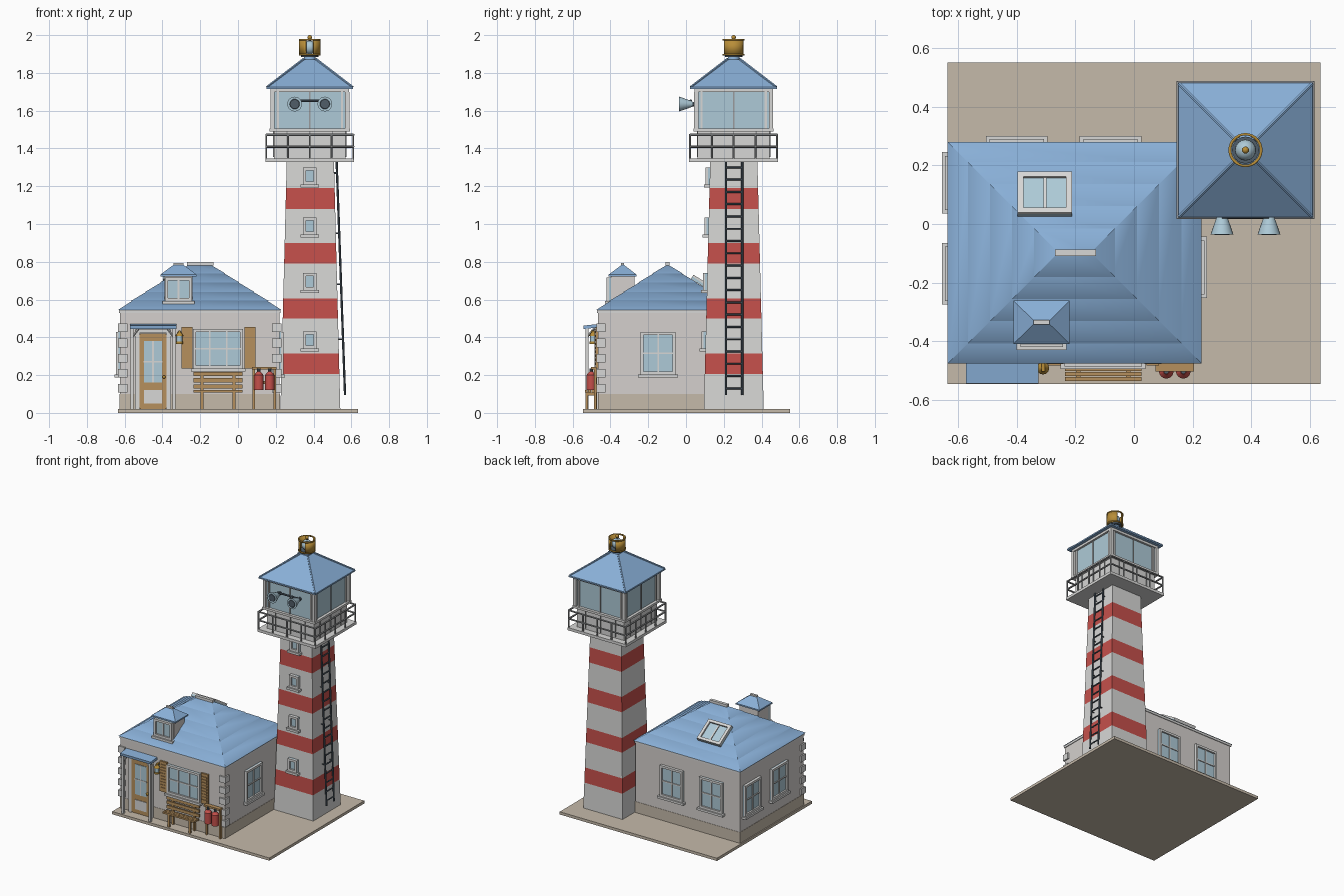
import bpy, bmesh, math
from mathutils import Matrix, Vector

cube = bpy.data.objects.get("Cube")
if cube:
    bpy.data.objects.remove(cube)

COLOURS = {
    "sand": (0.56, 0.49, 0.40), "plaster": (0.66, 0.63, 0.61), "white": (0.68, 0.68, 0.67),
    "red": (0.56, 0.08, 0.07), "roof_blue": (0.25, 0.43, 0.68), "glass": (0.42, 0.59, 0.68),
    "wood": (0.47, 0.28, 0.11), "brass": (0.48, 0.27, 0.04), "slate": (0.08, 0.11, 0.14),
    "rail_grey": (0.32, 0.33, 0.34)}
MATS = {}
for label, rgb in COLOURS.items():
    m = bpy.data.materials.new(label)
    m.use_nodes = True
    m.diffuse_color = (*rgb, 1)
    m.node_tree.nodes["Principled BSDF"].inputs["Base Color"].default_value = (*rgb, 1)
    MATS[label] = m

made = []


class Part:
    """Collects simple solids into one named object."""

    def __init__(self, name, matrix=Matrix()):
        self.name, self.matrix, self.bm, self.slots = name, matrix, bmesh.new(), []

    def paint(self, verts, mat):
        if mat not in self.slots:
            self.slots.append(mat)
        for f in {f for v in verts for f in v.link_faces}:
            f.material_index = self.slots.index(mat)

    def box(self, c, s, mat, rot=Matrix()):
        m = Matrix.Translation(c) @ rot @ Matrix.Diagonal((*s, 1))
        self.paint(bmesh.ops.create_cube(self.bm, size=1, matrix=m)["verts"], mat)

    def frustum(self, c, z0, half0, z1, half1, mat):
        verts = bmesh.ops.create_cube(self.bm, size=2)["verts"]
        for v in verts:
            z, h = (z1, half1) if v.co.z > 0 else (z0, half0)
            v.co = (c[0] + v.co.x * h[0], c[1] + v.co.y * h[1], z)
        self.paint(verts, mat)

    def rod(self, a, b, r, mat, r2=None, sides=8, caps=True):
        a, b = Vector(a), Vector(b)
        m = Matrix.Translation((a + b) / 2) @ (b - a).to_track_quat("Z", "Y").to_matrix().to_4x4()
        verts = bmesh.ops.create_cone(self.bm, cap_ends=caps, segments=sides, radius1=r,
                                      radius2=r if r2 is None else r2,
                                      depth=(b - a).length, matrix=m)["verts"]
        self.paint(verts, mat)

    def ball(self, c, r, mat):
        verts = bmesh.ops.create_uvsphere(self.bm, u_segments=16, v_segments=10, radius=r,
                                          matrix=Matrix.Translation(c))["verts"]
        self.paint(verts, mat)

    def done(self):
        mesh = bpy.data.meshes.new(self.name)
        self.bm.transform(self.matrix)
        self.bm.to_mesh(mesh)
        self.bm.free()
        for s in self.slots:
            mesh.materials.append(MATS[s])
        ob = bpy.data.objects.new(self.name, mesh)
        bpy.context.scene.collection.objects.link(ob)
        made.append(ob)
        return ob


def on_wall(x, y, z, turn=0):
    """Local frame on a wall: -y points outward, z up."""
    return Matrix.Translation((x, y, z)) @ Matrix.Rotation(math.radians(turn), 4, "Z")


def window(name, frame, w, h, cols=2, rows=2, sill=True, bar=0.016):
    p = Part(name, frame)
    p.box((0, 0, 0), (w, 0.012, h), "glass")
    for s in (-1, 1):
        p.box((s * (w - bar) / 2, -0.005, 0), (bar, 0.026, h), "white")
        p.box((0, -0.005, s * (h - bar) / 2), (w, 0.026, bar), "white")
    for i in range(1, cols):
        p.box((w * (i / cols - 0.5), -0.003, 0), (bar / 2, 0.018, h), "white")
    for i in range(1, rows):
        p.box((0, -0.003, h * (i / rows - 0.5)), (w, 0.018, bar / 2), "white")
    if sill:
        p.box((0, -0.01, -h / 2 - 0.008), (w + 0.025, 0.035, 0.016), "white")
    p.done()


# Ground slab
p = Part("ground_slab")
p.box((0, 0.0025, 0.01), (1.27, 1.095, 0.02), "sand")
p.done()

# House walls with a plinth and eave trim
HC = (-0.2025, -0.0975)
p = Part("house_walls")
p.box((*HC, 0.285), (0.845, 0.735, 0.53), "plaster")
p.box((*HC, 0.06), (0.849, 0.739, 0.08), "sand")
p.box((*HC, 0.537), (0.855, 0.745, 0.016), "white")
p.done()

# Corner stones on the front corners
p = Part("corner_stones")
for x in (-0.61, 0.205):
    for i in range(5):
        p.box((x, -0.45, 0.13 + i * 0.08), (0.05, 0.05, 0.045), "white")
p.done()

# Hipped house roof in overlapping courses
p = Part("house_roof")
TIERS = 5
for i in range(TIERS):
    a, b = i / TIERS, (i + 1) / TIERS
    lip = 0.007 if i else 0
    half = lambda t, e: (0.4325 - 0.3775 * t + e, 0.3775 * (1 - t) + e)
    p.frustum(HC, 0.545 + 0.24 * a, half(a, lip), 0.545 + 0.24 * b, half(b, 0.001), "roof_blue")
p.box((-0.2, HC[1], 0.79), (0.14, 0.022, 0.018), "white")
p.done()

# Dormer
DC = (-0.315, -0.335)
p = Part("dormer")
p.box((*DC, 0.64), (0.15, 0.125, 0.18), "plaster")
p.frustum(DC, 0.722, (0.096, 0.074), 0.732, (0.096, 0.074), "roof_blue")
p.frustum(DC, 0.732, (0.096, 0.074), 0.785, (0.025, 0.004), "roof_blue")
p.box((*DC, 0.787), (0.055, 0.016, 0.012), "white")
p.done()
window("dormer_window", on_wall(-0.315, -0.402, 0.655), 0.145, 0.125, rows=1)

# Skylight lying on the back slope
tilt = Matrix.Rotation(math.pi, 4, "Z") @ Matrix.Rotation(math.atan2(0.24, 0.3775) - math.pi / 2, 4, "X")
window("skylight", Matrix.Translation((-0.304, 0.1, 0.672)) @ tilt, 0.185, 0.165,
       rows=1, sill=False, bar=0.02)

# House windows
window("front_window", on_wall(-0.105, -0.467, 0.34), 0.265, 0.21, cols=3)
window("right_window", on_wall(0.222, -0.148, 0.315, 90), 0.185, 0.225)
for i, x in enumerate((-0.08, -0.4)):
    window(f"back_window_{i}", on_wall(x, 0.272, 0.315, 180), 0.185, 0.225)
for i, y in enumerate((0.14, -0.17)):
    window(f"side_window_{i}", on_wall(-0.627, y, 0.315, -90), 0.185, 0.225)

# Slatted shutters
p = Part("shutters")
for x in (-0.27, 0.064):
    p.box((x, -0.471, 0.345), (0.058, 0.014, 0.22), "wood")
    for i in range(9):
        p.box((x, -0.479, 0.26 + i * 0.021), (0.042, 0.006, 0.012), "wood")
p.done()

# Front door
p = Part("front_door", on_wall(-0.45, -0.465, 0.02))
for s in (-1, 1):
    p.box((s * 0.083, -0.006, 0.205), (0.022, 0.028, 0.41), "white")
    p.box((s * 0.06, -0.006, 0.2), (0.026, 0.02, 0.39), "wood")
p.box((0, -0.006, 0.412), (0.19, 0.028, 0.02), "white")
p.box((0, -0.003, 0.2), (0.14, 0.016, 0.4), "wood")
p.box((0, -0.012, 0.25), (0.1, 0.006, 0.22), "glass")
p.box((0, -0.012, 0.065), (0.1, 0.006, 0.07), "white")
p.box((0, -0.014, 0.25), (0.008, 0.008, 0.22), "white")
p.box((0, -0.014, 0.25), (0.1, 0.008, 0.008), "white")
p.ball((0.058, -0.022, 0.17), 0.009, "brass")
p.done()

# Porch canopy
p = Part("porch")
p.box((-0.449, -0.505, 0.457), (0.248, 0.075, 0.018), "roof_blue",
      Matrix.Rotation(math.radians(6), 4, "X"))
for x, s in ((-0.56, 1), (-0.34, -1)):
    p.box((x, -0.525, 0.235), (0.016, 0.016, 0.43), "white")
    p.rod((x, -0.525, 0.4), (x + s * 0.035, -0.525, 0.448), 0.006, "white", sides=4)
    p.rod((x, -0.525, 0.4), (x, -0.485, 0.448), 0.006, "white", sides=4)
p.done()

# Wall lamp
p = Part("wall_lamp")
p.box((-0.31, -0.482, 0.43), (0.012, 0.04, 0.01), "brass")
p.rod((-0.31, -0.492, 0.375), (-0.31, -0.492, 0.41), 0.015, "glass", sides=12)
p.rod((-0.31, -0.492, 0.365), (-0.31, -0.492, 0.377), 0.019, "brass", sides=12)
p.rod((-0.31, -0.492, 0.408), (-0.31, -0.492, 0.432), 0.021, "brass", 0.006, 12)
p.done()

# Bench
p = Part("bench")
for z in (0.14, 0.173, 0.206):
    p.box((-0.105, -0.482, z), (0.26, 0.01, 0.022), "wood")
for y in (-0.494, -0.511, -0.528):
    p.box((-0.105, y, 0.115), (0.26, 0.014, 0.012), "wood")
for x in (-0.19, -0.02):
    p.box((x, -0.476, 0.115), (0.016, 0.012, 0.19), "wood")
    p.box((x, -0.525, 0.065), (0.016, 0.014, 0.09), "wood")
    p.box((x, -0.5, 0.1), (0.016, 0.06, 0.016), "wood")
p.done()

# Extinguisher stand
p = Part("extinguisher_stand")
for x in (0.083, 0.195):
    p.box((x, -0.48, 0.13), (0.012, 0.014, 0.22), "wood")
p.box((0.139, -0.488, 0.237), (0.13, 0.03, 0.014), "wood")
p.box((0.139, -0.48, 0.16), (0.11, 0.012, 0.016), "wood")
for x in (0.11, 0.168):
    p.rod((x, -0.502, 0.12), (x, -0.502, 0.2), 0.025, "red", sides=16)
    p.rod((x, -0.502, 0.2), (x, -0.502, 0.218), 0.025, "red", 0.01, 16)
    p.rod((x, -0.502, 0.216), (x, -0.502, 0.236), 0.009, "slate", sides=10)
p.done()

# Tapered square tower, striped by height
TC = (0.383, 0.253)
tower_half = lambda z: 0.159 - 0.034 * z / 1.33
p = Part("tower")
levels = [0.02, 0.205, 0.315, 0.5, 0.605, 0.79, 0.9, 1.08, 1.19, 1.33]
for i, (a, b) in enumerate(zip(levels, levels[1:])):
    p.frustum(TC, a, (tower_half(a),) * 2, b, (tower_half(b),) * 2, "red" if i % 2 else "white")
p.done()
for i, z in enumerate((0.385, 0.695, 0.99, 1.255)):
    window(f"tower_window_{i}", on_wall(0.38, TC[1] - tower_half(z) - 0.004, z), 0.072, 0.09, 1, 1)

# Ladder on the tower side
p = Part("ladder")
ladder_x = lambda z: 0.57 - 0.036 * z
for y in (0.212, 0.298):
    p.rod((ladder_x(0.095), y, 0.095), (ladder_x(1.33), y, 1.33), 0.006, "slate")
    for z in (0.39, 0.68, 0.95, 1.27):
        p.rod((ladder_x(z), y, z), (TC[0] + tower_half(z) - 0.01, y, z), 0.004, "slate", sides=6)
for i in range(19):
    z = 0.13 + i * 0.065
    p.rod((ladder_x(z), 0.212, z), (ladder_x(z), 0.298, z), 0.005, "slate", sides=6)
p.done()

# Gallery floor, railing, and watch room repeated on four sides
GC = (0.38, 0.252)
floor, rail, room = Part("gallery_floor"), Part("gallery_railing"), Part("watch_room")
floor.box((*GC, 1.337), (0.47, 0.47, 0.02), "white")
room.box((*GC, 1.425), (0.38, 0.38, 0.16), "white")
room.box((*GC, 1.6), (0.385, 0.385, 0.2), "glass")
room.box((*GC, 1.497), (0.425, 0.425, 0.016), "white")
room.box((*GC, 1.707), (0.415, 0.415, 0.018), "white")
for k in range(4):
    at = lambda x, y, z: Vector((*GC, z)) + Matrix.Rotation(k * math.pi / 2, 3, "Z") @ Vector((x, y, 0))
    spin = Matrix.Rotation(k * math.pi / 2, 4, "Z")
    for z in (1.41, 1.472):
        rail.rod(at(-0.23, -0.23, z), at(0.23, -0.23, z), 0.0065, "rail_grey", sides=6)
    for i in range(4):
        x = -0.23 + i * 0.115
        rail.rod(at(x, -0.23, 1.34), at(x, -0.23, 1.475), 0.0055, "rail_grey", sides=6)
    room.box(at(-0.198, -0.198, 1.6), (0.022, 0.022, 0.2), "white")
    for x in (-0.17, 0.17):
        room.box(at(x, -0.193, 1.6), (0.012, 0.014, 0.2), "white", spin)
    room.box(at(0, -0.193, 1.6), (0.008, 0.01, 0.2), "rail_grey", spin)
    for x in (-0.12, 0, 0.12):
        room.box(at(x, -0.191, 1.425), (0.006, 0.008, 0.14), "rail_grey", spin)
for q in (floor, rail, room):
    q.done()

# Tower roof with hip ridges
p = Part("tower_roof")
p.frustum(GC, 1.715, (0.23, 0.23), 1.725, (0.23, 0.23), "roof_blue")
p.frustum(GC, 1.725, (0.228, 0.228), 1.872, (0.033, 0.033), "roof_blue")
for sx in (-1, 1):
    for sy in (-1, 1):
        p.rod((GC[0] + sx * 0.226, GC[1] + sy * 0.226, 1.725),
              (GC[0] + sx * 0.033, GC[1] + sy * 0.033, 1.873), 0.007, "roof_blue", sides=6)
p.done()

# Beacon: collar, lamp and finial
up = lambda z: (*GC, z)
p = Part("beacon_lamp")
p.rod(up(1.865), up(1.885), 0.034, "roof_blue", 0.03, 20)
p.rod(up(1.885), up(1.9), 0.046, "slate", sides=20)
p.ball(up(1.935), 0.036, "glass")
p.rod(up(1.965), up(1.98), 0.006, "slate", sides=8)
p.ball(up(1.988), 0.012, "brass")
p.done()

# Brass shield open to the front and back
p = Part("beacon_shield")
p.rod(up(1.893), up(1.977), 0.056, "brass", sides=32, caps=False)
p.bm.normal_update()
bmesh.ops.delete(p.bm, geom=[f for f in p.bm.faces if abs(f.normal.y) > 0.9], context="FACES")
for z in (1.893, 1.972):
    p.rod(up(z), up(z + 0.008), 0.058, "brass", sides=32, caps=False)
shield = p.done()
solid = shield.modifiers.new("thickness", "SOLIDIFY")
solid.thickness = 0.008

# Twin fog horns
p = Part("fog_horns")
for x in (0.3, 0.46):
    p.rod((x, 0.035, 1.635), (x, -0.015, 1.635), 0.014, "glass", 0.032, 20)
    p.rod((x, -0.015, 1.635), (x, -0.036, 1.635), 0.032, "glass", 0.039, 20)
    p.rod((x, -0.035, 1.635), (x, -0.038, 1.635), 0.028, "slate", 0.024, 20)
    p.rod((x, 0.03, 1.635), (x, 0.07, 1.635), 0.012, "slate", sides=10)
p.rod((0.3, 0.025, 1.652), (0.46, 0.025, 1.652), 0.007, "slate")
p.done()

# Smooth the round parts, keep edges sharp
bpy.ops.object.select_all(action="DESELECT")
for ob in made:
    ob.select_set(True)
bpy.context.view_layer.objects.active = made[0]
bpy.ops.object.shade_smooth_by_angle(angle=math.radians(35))
